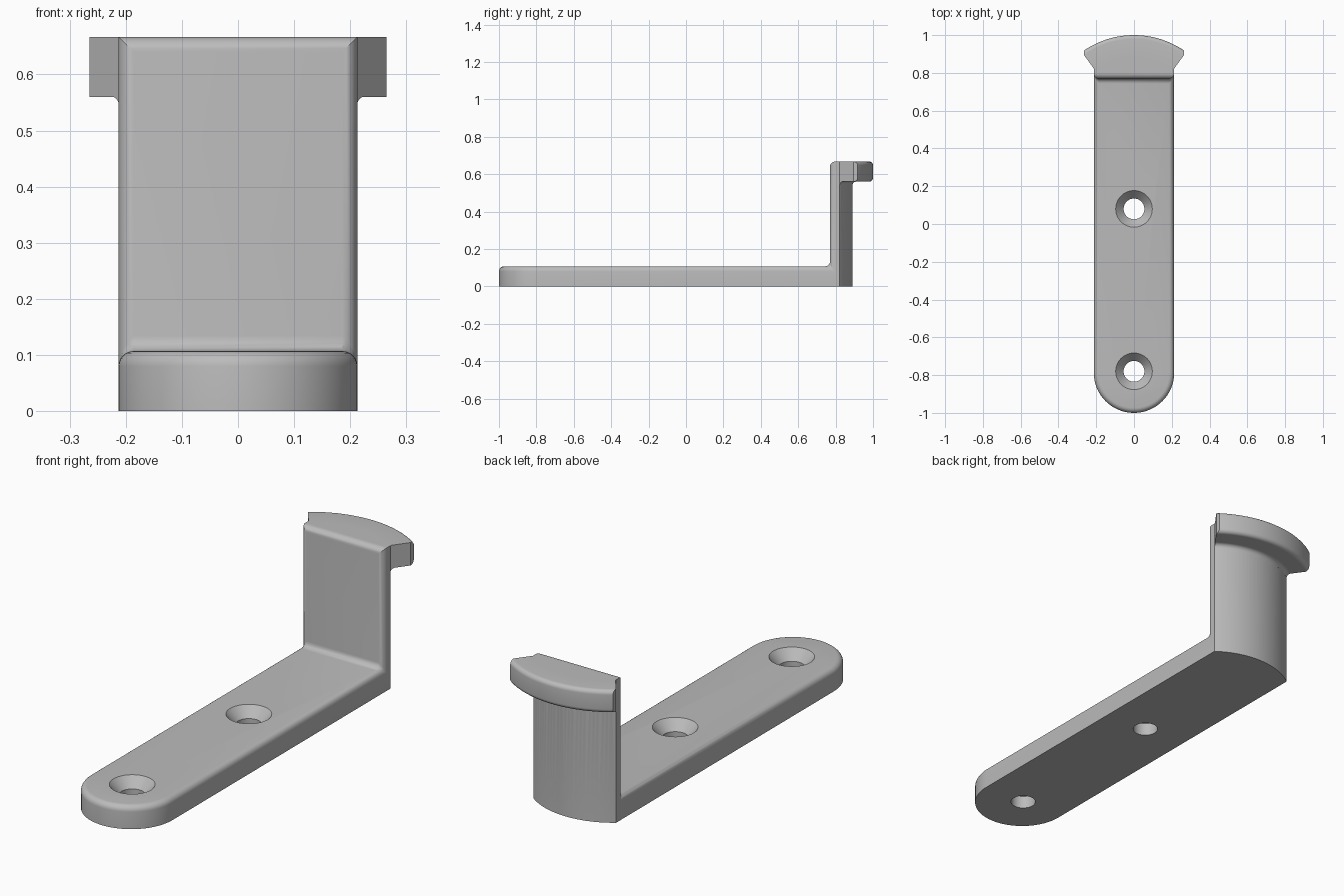
import bpy, bmesh
from math import sin, cos, pi, radians, asin

if "Cube" in bpy.data.objects:
    bpy.data.objects.remove(bpy.data.objects["Cube"])

W, BASE_H, TOP = 0.213, 0.107, 0.667      # half width, base thickness, height
WALL_Y, FRONT_C, ARC_C, ARC_R = 0.77, -0.787, 0.53, 0.36
ROUND = 0.027

grey = bpy.data.materials.new("grey")
grey.use_nodes = True
grey.diffuse_color = (0.5, 0.5, 0.5, 1)
grey.node_tree.nodes["Principled BSDF"].inputs["Base Color"].default_value = (0.5, 0.5, 0.5, 1)


def finish(bm, name):
    bmesh.ops.recalc_face_normals(bm, faces=bm.faces)
    me = bpy.data.meshes.new(name)
    bm.to_mesh(me)
    bm.free()
    me.materials.append(grey)
    ob = bpy.data.objects.new(name, me)
    bpy.context.collection.objects.link(ob)
    return ob


def loft(rings, name, clip=None):
    """Skin closed rings of points, cap both ends, optionally clip at |x|."""
    bm = bmesh.new()
    rows = [[bm.verts.new(p) for p in ring] for ring in rings]
    for a, b in zip(rows, rows[1:]):
        for i in range(len(a)):
            bm.faces.new((a[i - 1], a[i], b[i], b[i - 1]))
    bm.faces.new(rows[0])
    bm.faces.new(rows[-1])
    bmesh.ops.recalc_face_normals(bm, faces=bm.faces)
    for s in (-1, 1) if clip else ():
        cut = bmesh.ops.bisect_plane(bm, geom=bm.verts[:] + bm.edges[:] + bm.faces[:],
                                     plane_co=(s * clip, 0, 0), plane_no=(s, 0, 0), clear_outer=True)
        edges = [e for e in cut["geom_cut"] if isinstance(e, bmesh.types.BMEdge)]
        bmesh.ops.edgeloop_fill(bm, edges=edges)
    return finish(bm, name)


def corner(cx, cz, r, start, end, n=6):
    """Points of a rounded corner, angles in degrees."""
    angles = [radians(start + (end - start) * i / n) for i in range(n + 1)]
    return [(cx + r * cos(a), cz + r * sin(a)) for a in angles]


def combine(target, tool, operation):
    mod = target.modifiers.new(operation.lower(), 'BOOLEAN')
    mod.operation, mod.solver, mod.object = operation, 'EXACT', tool
    bpy.context.view_layer.objects.active = target
    bpy.ops.object.modifier_apply(modifier=mod.name)
    bpy.data.objects.remove(tool)


# L-shaped body: round-ended base strip and upright with a bowed back
nose = corner(0, FRONT_C, W, 180, 360, 32)
half = asin(W / ARC_R) * 180 / pi
back = corner(0, ARC_C, ARC_R, 90 - half, 90 + half, 24)
bm = bmesh.new()


def face(points):
    return bm.faces.new([bm.verts.new(p) for p in points])


def at(points, z):
    return [(x, y, z) for x, y in points]


step = [(W, WALL_Y), (-W, WALL_Y)]
face(at(nose + back, 0))
base_top = face(at(nose + step, BASE_H))
wall_front = face(at(step, BASE_H) + at(step[::-1], TOP))
face(at(step[::-1] + back, TOP))
for strip, height in ((nose, BASE_H), (back, TOP)):
    for a, b in zip(strip, strip[1:]):
        face(at((a, b), 0) + at((b, a), height))
for x in (-W, W):
    y_back = back[0][1]
    face([(x, FRONT_C, 0), (x, y_back, 0), (x, y_back, TOP),
          (x, WALL_Y, TOP), (x, WALL_Y, BASE_H), (x, FRONT_C, BASE_H)])
bmesh.ops.remove_doubles(bm, verts=bm.verts, dist=1e-5)
bmesh.ops.recalc_face_normals(bm, faces=bm.faces)
rim = list(set(base_top.edges) | set(wall_front.edges))
bmesh.ops.bevel(bm, geom=rim, offset=ROUND, segments=6, profile=0.5, affect='EDGES')
bracket = finish(bm, "bracket")

# Curved lip on top of the upright: rounded outside, filleted underneath
profile = ([(0.34, TOP)] + corner(0.45, TOP - 0.02, 0.02, 90, 0)
           + corner(0.45, 0.58, 0.02, 0, -90)
           + corner(0.38, 0.54, 0.02, 90, 180) + [(0.34, 0.54)])
sweep = [radians(-36 + 72 * i / 32) for i in range(33)]
lip = loft([[(r * sin(a), ARC_C + r * cos(a), z) for r, z in profile] for a in sweep],
           "lip", clip=0.265)
combine(bracket, lip, 'UNION')

# Countersunk screw holes
for y in (0.08, -0.78):
    steps = ((0.055, -0.1), (0.055, 0.06), (0.097, BASE_H), (0.097, 0.2))
    cutter = loft([[(x, cy, z) for x, cy in corner(0, y, r, 0, 360, 48)[:-1]]
                   for r, z in steps], "screw_hole")
    combine(bracket, cutter, 'DIFFERENCE')

bpy.ops.object.select_all(action='DESELECT')
bracket.select_set(True)
bpy.context.view_layer.objects.active = bracket
bpy.ops.object.shade_smooth_by_angle(angle=radians(30))
